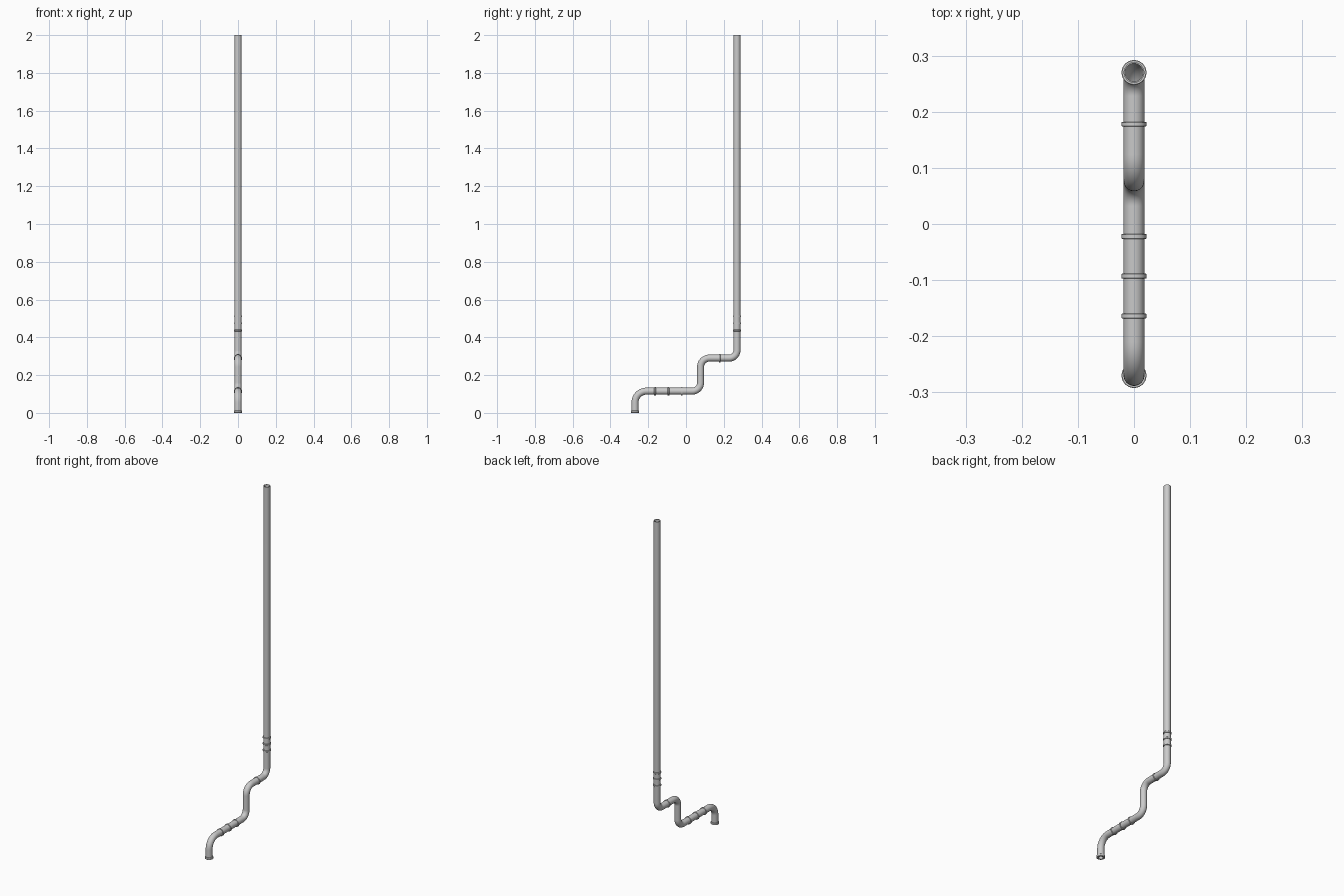
import bpy, bmesh, math
from mathutils import Vector, Matrix

if "Cube" in bpy.data.objects:
    bpy.data.objects.remove(bpy.data.objects["Cube"])

R = 0.0185          # pipe radius
SIDES = 32


def finish(name, bm):
    bmesh.ops.recalc_face_normals(bm, faces=bm.faces)
    me = bpy.data.meshes.new(name)
    bm.to_mesh(me)
    bm.free()
    ob = bpy.data.objects.new(name, me)
    bpy.context.collection.objects.link(ob)
    bpy.context.view_layer.objects.active = ob
    ob.select_set(True)
    bpy.ops.object.shade_smooth_by_angle(angle=math.radians(35))
    ob.select_set(False)
    return ob


def rounded_path(corners, radii, steps=12):
    """Replace each right-angle corner by an arc; gives (point, direction)."""
    pts = [Vector((0, *c)) for c in corners]
    out = [(pts[0], (pts[1] - pts[0]).normalized())]
    for i, r in enumerate(radii, 1):
        a = (pts[i] - pts[i - 1]).normalized()
        b = (pts[i + 1] - pts[i]).normalized()
        centre = pts[i] - a * r + b * r
        for k in range(steps + 1):
            t = math.pi / 2 * k / steps
            out.append((centre - b * r * math.cos(t) + a * r * math.sin(t),
                        a * math.cos(t) + b * math.sin(t)))
    out.append((pts[-1], (pts[-1] - pts[-2]).normalized()))
    return out


# Bent hollow pipe: outer skin, inner skin and end rims
path = rounded_path([(-0.27, 0), (-0.27, 0.115), (0.077, 0.115), (0.077, 0.29),
                     (0.27, 0.29), (0.27, 2.0)], [0.06, 0.045, 0.047, 0.042])
bm = bmesh.new()
side = Vector((1, 0, 0))
skins = []
for rad in (R, R - 0.0025):
    skins.append([[bm.verts.new(p + rad * (side * math.cos(a) + d.cross(side) * math.sin(a)))
                   for a in (2 * math.pi * k / SIDES for k in range(SIDES))]
                  for p, d in path])


def bridge(a, b):
    for k in range(SIDES):
        n = (k + 1) % SIDES
        bm.faces.new((a[k], a[n], b[n], b[k]))


for rings in skins:
    for a, b in zip(rings, rings[1:]):
        bridge(a, b)
for end in (0, -1):
    bridge(skins[0][end], skins[1][end])
finish("drain_pipe", bm)


def collar(name, y, z, axis, width, outer=0.0222, inner=R - 0.001):
    """Closed ring with a softened outer edge around the pipe."""
    h, c = width / 2, 0.001
    prof = [(inner, -h), (outer - c, -h), (outer, -h + c),
            (outer, h - c), (outer - c, h), (inner, h)]
    b = bmesh.new()
    vs = [b.verts.new((r, 0, q)) for r, q in prof]
    es = [b.edges.new((vs[i], vs[(i + 1) % len(vs)])) for i in range(len(vs))]
    bmesh.ops.spin(b, geom=vs + es, cent=(0, 0, 0), axis=(0, 0, 1),
                   angle=2 * math.pi, steps=SIDES, use_duplicate=False)
    bmesh.ops.remove_doubles(b, verts=b.verts, dist=1e-5)
    rot = Matrix.Rotation(math.pi / 2, 4, 'X') if axis == 'Y' else Matrix()
    bmesh.ops.transform(b, matrix=Matrix.Translation((0, y, z)) @ rot, verts=b.verts)
    finish(name, b)


# Collars on the horizontal runs
for i, y in enumerate((-0.164, -0.093, -0.022)):
    collar(f"lower_collar_{i + 1}", y, 0.114, 'Y', 0.009)
collar("upper_collar", 0.178, 0.289, 'Y', 0.008)

# Collars on the tall riser
for i, z in enumerate((0.436, 0.474, 0.511)):
    collar(f"riser_collar_{i + 1}", 0.27, z, 'Z', 0.009)

# Foot flange
collar("foot_flange", -0.27, 0.006, 'Z', 0.012, inner=0.012)
